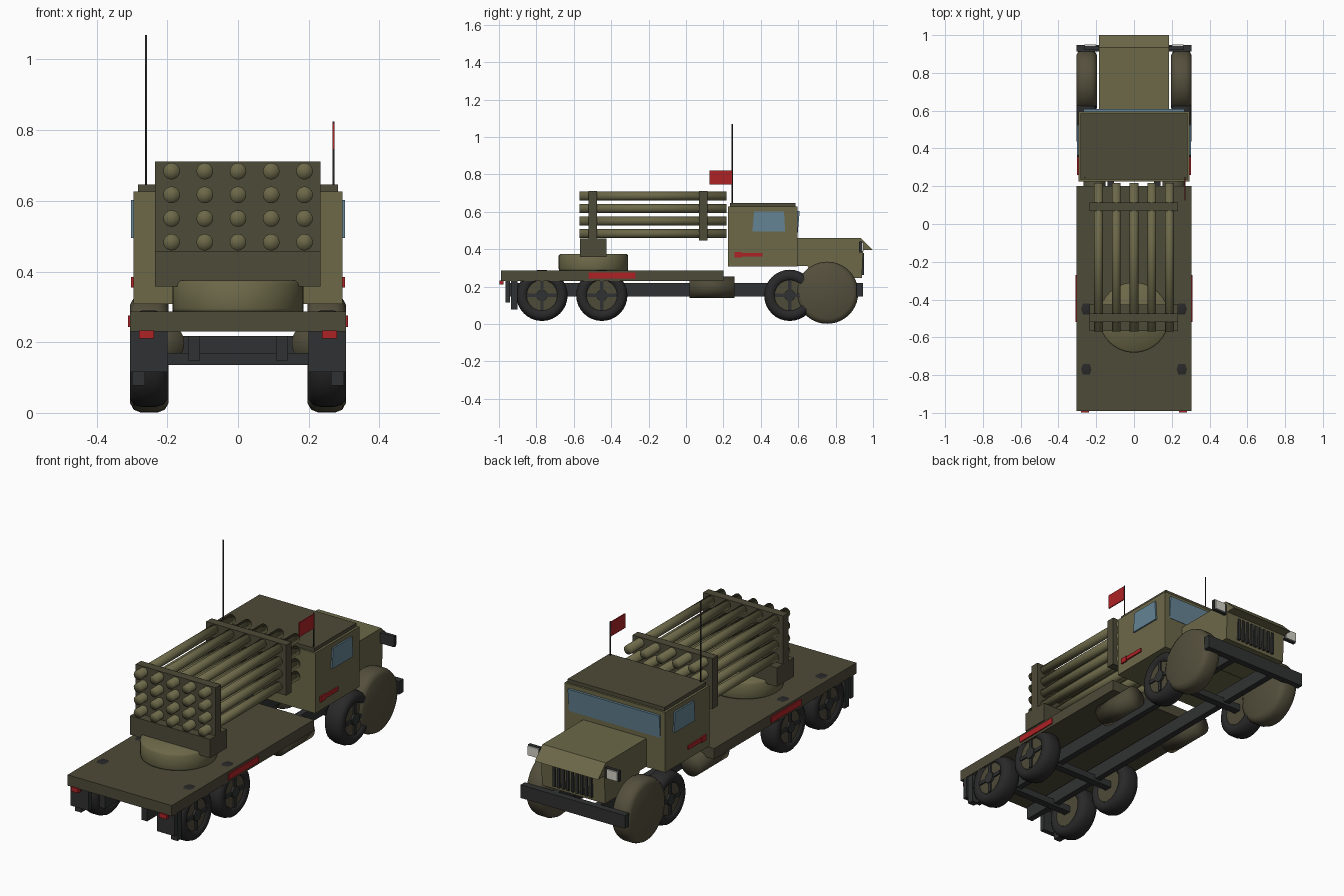
import bpy, bmesh, math
from mathutils import Matrix, Vector

if "Cube" in bpy.data.objects:
    bpy.data.objects.remove(bpy.data.objects["Cube"], do_unlink=True)


def material(name, *rgb):
    m = bpy.data.materials.new(name)
    m.use_nodes = True
    m.diffuse_color = (*rgb, 1)
    m.node_tree.nodes["Principled BSDF"].inputs["Base Color"].default_value = (*rgb, 1)
    return m


olive = material("olive paint", .15, .138, .066)
drab = material("dark olive paint", .076, .069, .04)
brown = material("brown olive fender", .09, .079, .046)
iron = material("dark grey iron", .03, .031, .032)
rubber = material("black rubber", .022, .022, .022)
red = material("red marking", .42, .016, .019)
glass = material("blue glass", .13, .23, .3)
white = material("headlight white", .65, .65, .58)

SIDES = ((1, "left"), (-1, "right"))


def finish(name, bm, mat, smooth=False):
    bmesh.ops.recalc_face_normals(bm, faces=bm.faces)
    for f in bm.faces:
        f.smooth = smooth
    mesh = bpy.data.meshes.new(name)
    bm.to_mesh(mesh)
    bm.free()
    mesh.materials.append(mat)
    obj = bpy.data.objects.new(name, mesh)
    bpy.context.collection.objects.link(obj)
    return obj


def box(name, mat, x, y, z):
    """Box from three (low, high) ranges."""
    bm = bmesh.new()
    bmesh.ops.create_cube(bm, size=1)
    for v in bm.verts:
        v.co = [(a + b) / 2 + c * (b - a) for c, (a, b) in zip(v.co, (x, y, z))]
    return finish(name, bm, mat)


def pair(name, mat, x, y, z):
    """Box on the left and its mirror on the right."""
    for s, side in SIDES:
        box(f"{side}_{name}", mat, sorted((s * x[0], s * x[1])), y, z)


def prism(name, mat, outline, x):
    """Side outline in (y, z), extruded across x."""
    bm = bmesh.new()
    face = bm.faces.new([bm.verts.new((x[0], y, z)) for y, z in outline])
    new = bmesh.ops.extrude_face_region(bm, geom=[face])["geom"]
    verts = [v for v in new if isinstance(v, bmesh.types.BMVert)]
    bmesh.ops.translate(bm, verts=verts, vec=(x[1] - x[0], 0, 0))
    return finish(name, bm, mat)


def lathe(name, mat, profile, centre, axis, segments=32, smooth=True):
    """Profile of (radius, distance along axis), spun about the axis."""
    bm = bmesh.new()
    rings = []
    for r, h in profile:
        if r == 0:
            rings.append([bm.verts.new((0, 0, h))] * segments)
        else:
            rings.append([bm.verts.new((r * math.cos(t), r * math.sin(t), h))
                          for t in (math.tau * i / segments for i in range(segments))])
    for low, high in zip(rings, rings[1:]):
        for i in range(segments):
            j = (i + 1) % segments
            corners = list(dict.fromkeys((low[i], low[j], high[j], high[i])))
            if len(corners) > 2:
                bm.faces.new(corners)
    turn = Vector((0, 0, 1)).rotation_difference(Vector(axis)).to_matrix().to_4x4()
    bm.transform(Matrix.Translation(centre) @ turn)
    return finish(name, bm, mat, smooth)


def rod(radius, low, high):
    return [(0, low), (radius, low), (radius, high), (0, high)]


# Chassis: rails, axles, bumper
pair("chassis_rail", iron, (.107, .14), (-.96, .92), (.148, .218))
for i, y in enumerate((-.77, -.45, .555)):
    box(f"axle_{i}", iron, (-.22, .22), (y - .02, y + .02), (.135, .17))
box("front_bumper", iron, (-.305, .305), (.912, .947), (.148, .218))

# Cargo deck with side markings, tail lights and mudflaps
box("cargo_deck", drab, (-.305, .305), (-.99, .2), (.23, .287))
pair("deck_marking", red, (.304, .311), (-.52, -.27), (.243, .275))
pair("tail_light", red, (.237, .28), (-.998, -.975), (.21, .233))
pair("mudflap", iron, (.2, .305), (-.965, -.94), (.115, .23))
pair("mudflap_bracket", iron, (.263, .3), (-.935, -.9), (.077, .23))

# Fuel tanks
for s, side in SIDES:
    lathe(f"{side}_fuel_tank", drab, rod(.058, -.12, .12), (s * .21, .14, .197), (0, 1, 0))

# Wheels: tyre, hub disc, cap and four spokes
TYRE = [(.082, .012), (.09, .002), (.115, 0), (.13, .012), (.137, .035),
        (.137, .07), (.13, .093), (.115, .105), (.09, .103), (.082, .093)]
for s, side in SIDES:
    for label, y in (("rear", -.77), ("middle", -.45), ("front", .555)):
        name = f"{side}_{label}"
        centre = (s * .2, y, .153)
        out = (s, 0, 0)
        lathe(name + "_tyre", rubber, TYRE, centre, out)
        lathe(name + "_hub_disc", drab, rod(.084, .01, .092), centre, out, smooth=False)
        lathe(name + "_hub_cap", iron, rod(.03, .09, .104), centre, out, 16, False)
        for k in range(4):
            up, fore = round(math.sin(k * math.pi / 2)), round(math.cos(k * math.pi / 2))
            cy, cz = y + fore * .053, .153 + up * .053
            hy, hz = (.028, .009) if fore else (.009, .028)
            box(f"{name}_spoke_{k}", iron, sorted((s * .288, s * .3)),
                (cy - hy, cy + hy), (cz - hz, cz + hz))

# Round front fenders
FENDER = [(0, 0), (.14, 0), (.158, .01), (.166, .03), (.166, .078), (.158, .098), (.14, .108), (0, .108)]
for s, side in SIDES:
    lathe(f"{side}_front_fender", brown, FENDER, (s * .197, .755, .167), (s, 0, 0), 40)

# Cab, roof and windows
box("cab", olive, (-.295, .295), (.225, .595), (.308, .627))
box("cab_roof", drab, (-.283, .283), (.235, .585), (.627, .646))
prism("windscreen", glass, [(.59, .485), (.597, .485), (.608, .605), (.59, .605)], (-.268, .268))
for s, side in SIDES:
    prism(f"{side}_window", glass, [(.355, .495), (.53, .495), (.524, .602), (.364, .602)],
          sorted((s * .29, s * .303)))
pair("door_marking", red, (.294, .302), (.3, .41), (.36, .38))
pair("door_handle", red, (.294, .303), (.26, .3), (.355, .384))

# Hood with sloped nose, grille bars and headlights
prism("hood", olive, [(.59, .31), (.59, .46), (.935, .46), (1, .395), (.947, .395),
                      (.94, .245), (.68, .245), (.65, .31)], (-.185, .185))
for i in range(9):
    x = (i - 4) * .027
    box(f"grille_bar_{i}", iron, (x - .007, x + .007), (.935, .953), (.262, .38))
pair("headlight_housing", iron, (.18, .266), (.925, .942), (.383, .44))
pair("headlight_lens", white, (.2, .262), (.941, .95), (.387, .436))

# Turntable and pedestal
lathe("turntable", olive, [(0, 0), (.183, 0), (.186, .01), (.186, .08), (.178, .09), (0, .09)],
      (0, -.495, .285), (0, 0, 1), 40)
box("launcher_pedestal", drab, (-.235, .233), (-.567, -.425), (.357, .457))

# Launcher frames and tubes
for label, y in (("rear", -.52), ("front", .07)):
    box(f"{label}_tube_frame", drab, (-.235, .233), (y, y + .045), (.445, .712))
for row in range(4):
    for col in range(5):
        lathe(f"tube_{row}_{col}", olive, rod(.0235, -.57, .217),
              ((col - 2) * .094, 0, .483 + row * .067), (0, 1, 0), 20)

# Aerial, flagpole and flag
lathe("aerial", iron, rod(.003, .63, 1.07), (-.26, .247, 0), (0, 0, 1), 8)
lathe("flagpole", iron, rod(.003, .63, .825), (.27, .247, 0), (0, 0, 1), 8)
box("flag", red, (.267, .273), (.125, .247), (.745, .82))
